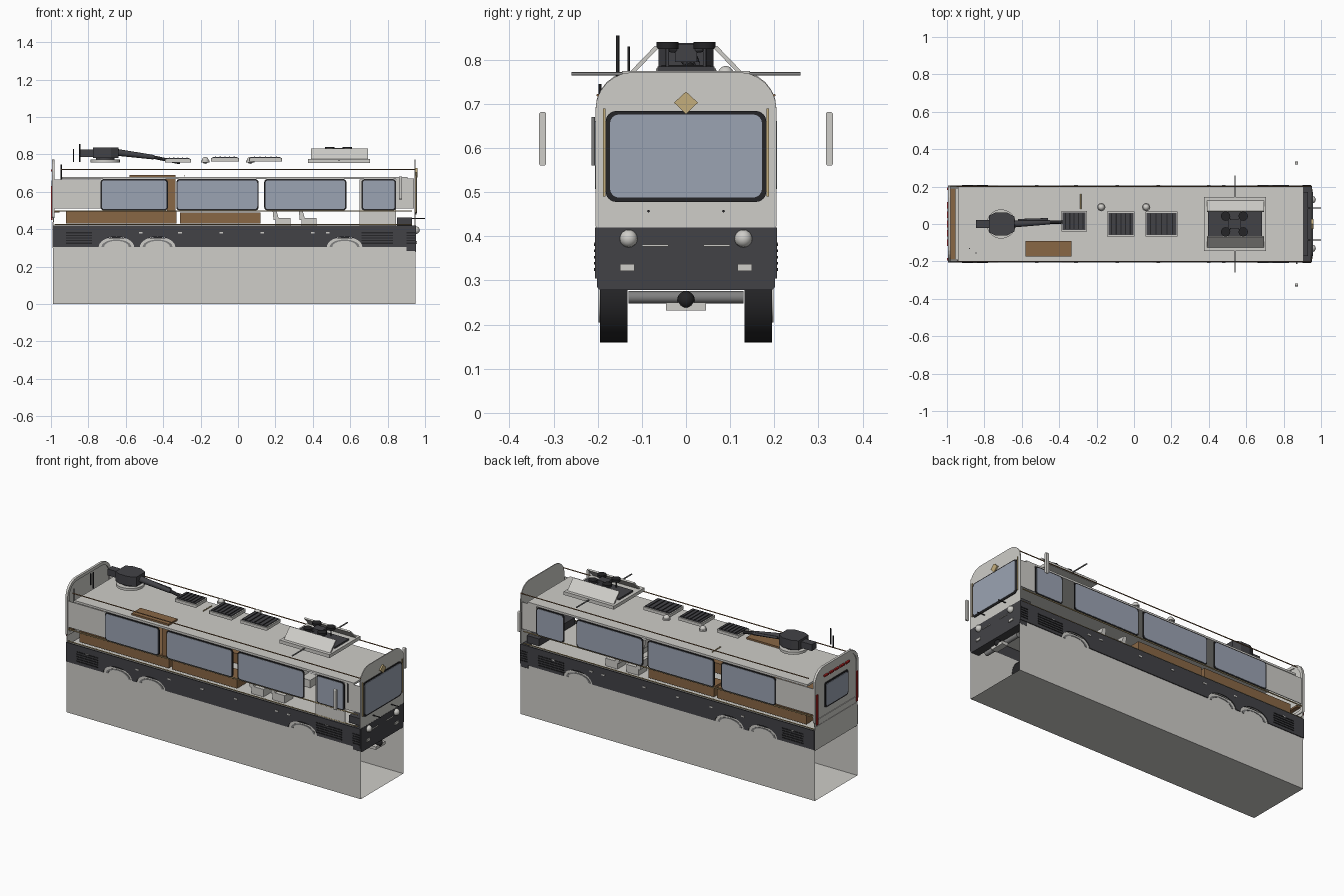
import bpy, bmesh, math
from mathutils import Vector

if "Cube" in bpy.data.objects:
    bpy.data.objects.remove(bpy.data.objects["Cube"])


def mat(name, r, g, b):
    m = bpy.data.materials.new(name)
    m.diffuse_color = (r, g, b, 1)
    m.use_nodes = True
    m.node_tree.nodes["Principled BSDF"].inputs["Base Color"].default_value = m.diffuse_color
    return m


LIGHT = mat("off_white", .62, .61, .58)
DARK = mat("charcoal", .055, .055, .062)
BLACK = mat("near_black", .018, .018, .02)
GLASS = mat("blue_grey_glass", .33, .37, .45)
WOOD = mat("brown_wood", .25, .135, .06)
GOLD = mat("gold", .55, .42, .20)
GREY = mat("mid_grey", .22, .22, .22)
RED = mat("red", .45, .015, .015)


def finish(name, bm, m, smooth=False):
    bmesh.ops.recalc_face_normals(bm, faces=bm.faces)
    me = bpy.data.meshes.new(name)
    bm.to_mesh(me)
    bm.free()
    me.materials.append(m)
    ob = bpy.data.objects.new(name, me)
    bpy.context.collection.objects.link(ob)
    if smooth:
        for p in me.polygons:
            p.use_smooth = len(p.vertices) < 5
    return ob


def prism(name, pts, axis, a, b, m):
    """Extrude a 2D outline along an axis from a to b."""
    put = {"x": lambda u, v, w: (w, u, v), "y": lambda u, v, w: (u, w, v),
           "z": lambda u, v, w: (u, v, w)}[axis]
    bm = bmesh.new()
    lo = [bm.verts.new(put(u, v, a)) for u, v in pts]
    hi = [bm.verts.new(put(u, v, b)) for u, v in pts]
    bm.faces.new(lo)
    bm.faces.new(hi)
    n = len(pts)
    for i in range(n):
        j = (i + 1) % n
        bm.faces.new((lo[i], lo[j], hi[j], hi[i]))
    return finish(name, bm, m)


def box(name, x0, x1, y0, y1, z0, z1, m):
    return prism(name, [(x0, y0), (x1, y0), (x1, y1), (x0, y1)], "z", z0, z1, m)


def rod(name, p, q, r, m, r2=None, seg=16):
    """Cylinder or cone between two points."""
    p, q = Vector(p), Vector(q)
    bm = bmesh.new()
    bmesh.ops.create_cone(bm, cap_ends=True, segments=seg, radius1=r,
                          radius2=r if r2 is None else r2, depth=(q - p).length)
    rot = Vector((0, 0, 1)).rotation_difference(q - p).to_matrix().to_4x4()
    bm.transform(rot)
    bmesh.ops.translate(bm, verts=bm.verts, vec=(p + q) / 2)
    return finish(name, bm, m, True)


def ball(name, c, r, m):
    bm = bmesh.new()
    bmesh.ops.create_uvsphere(bm, u_segments=16, v_segments=10, radius=r)
    bmesh.ops.translate(bm, verts=bm.verts, vec=c)
    return finish(name, bm, m, True)


def rrect(u0, u1, v0, v1, rb, rt=None):
    """Rectangle outline with bottom and top corner radii."""
    rt = rb if rt is None else rt
    out = []
    for cu, cv, r, a0 in ((u1 - rb, v0 + rb, rb, -90), (u1 - rt, v1 - rt, rt, 0),
                          (u0 + rt, v1 - rt, rt, 90), (u0 + rb, v0 + rb, rb, 180)):
        for k in range(7):
            a = math.radians(a0 + 15 * k)
            out.append((cu + r * math.cos(a), cv + r * math.sin(a)))
    return out


WHEELS = (-.65, -.43, .57)

# Lower open-ended shell, one thin skin
bm = bmesh.new()
prof = [(-.2, .35), (-.2, 0), (.2, 0), (.2, .35)]
ends = [[bm.verts.new((x, y, z)) for y, z in prof] for x in (-.99, .95)]
for i in range(3):
    bm.faces.new((ends[0][i], ends[0][i + 1], ends[1][i + 1], ends[1][i]))
finish("lower_shell", bm, LIGHT)

# Skirt outline with wheel arches
skirt = [(-.99, .42), (-.99, .305)]
for w in WHEELS:
    for k in range(13):
        a = math.pi * (1 - k / 12)
        skirt.append((w + .095 * math.cos(a), .305 + .055 * math.sin(a)))
skirt += [(.95, .305), (.95, .42)]

# Roof and cabin floor
box("roof", -.94, .905, -.2, .2, .668, .68, LIGHT)
box("cabin_floor", -.97, .9, -.19, .19, .405, .415, LIGHT)

WINDOWS = ((-.735, -.375), (-.33, .11), (.14, .58), (.66, .845))
for s in (-1, 1):
    def side(name, pts, o0, o1, m):
        return prism(name, pts, "y", s * o0, s * o1, m)

    def panel(name, x0, x1, z0, z1, o0, o1, m):
        return side(name, [(x0, z0), (x1, z0), (x1, z1), (x0, z1)], o0, o1, m)

    side("skirt", skirt, .201, .206, DARK)
    panel("rear_side_wall", -.99, -.73, .51, .665, .196, .2, LIGHT)
    panel("front_side_wall", .845, .94, .51, .67, .196, .2, LIGHT)
    for x0, x1 in WINDOWS:
        side("window_frame", rrect(x0, x1, .5, .668, .018), .2, .204, BLACK)
        side("window_glass", rrect(x0 + .007, x1 - .007, .507, .661, .014), .204, .206, GLASS)
    # Side louvres, marker plates and arch trims
    for x0, x1 in ((-.92, -.78), (.66, .83), (.9, .945)):
        for k in range(5):
            z = .322 + .014 * k
            panel("louvre", x0, x1, z, z + .006, .206, .209, BLACK)
    for x in (-.86, -.53, -.32, -.1, .12, .39, .47, .72):
        panel("marker_plate", x, x + .02, .378, .386, .206, .209, LIGHT)
    for w in WHEELS:
        arc = [(w + r * math.cos(a), .305 + r * .5 * math.sin(a))
               for r, aa in ((.08, range(13)), (.066, range(12, -1, -1)))
               for a in [math.pi * k / 12 for k in aa]]
        side("arch_trim", arc, .2, .202, GREY)
        rod("wheel", (w, s * .132, .26), (w, s * .195, .26), .1, BLACK, seg=32)
        rod("wheel_hub", (w, s * .195, .26), (w, s * .198, .26), .055, LIGHT, seg=24)
    # Side rails
    rod("waist_rail", (-.98, s * .2, .498), (.93, s * .2, .498), .0035, GOLD, seg=8)
    rod("lower_rail", (-.98, s * .198, .426), (.93, s * .198, .426), .003, GOLD, seg=8)
    rod("roof_rail", (-.95, s * .2, .72), (.95, s * .2, .72), .003, WOOD, seg=8)
    # Mirrors and front details
    prism("mirror", rrect(s * .325 - .008, s * .325 + .008, .56, .682, .006), "x", .862, .878, LIGHT)
    ball("headlight", (.952, s * .13, .395), .02, LIGHT)
    box("fog_lamp", .95, .957, s * .133 - .016, s * .133 + .016, .322, .337, LIGHT)
    box("grille_bar", .95, .956, s * .07 - .03, s * .07 + .03, .377, .381, LIGHT)
    rod("front_bar", (.93, s * .085, .457), (1.0, s * .085, .457), .003, BLACK, seg=8)
    box("gold_front_stripe", .95, .955, s * .185 - .003, s * .185 + .003, .49, .69, GOLD)
    box("tail_light", -.999, -.993, s * .188 - .007, s * .188 + .007, .45, .63, RED)
    # Sloped roof pod wings
    prism("pod_wing", [(s * .125, .775), (s * .07, .832), (s * .063, .826), (s * .112, .775)],
          "x", .39, .695, LIGHT)
    rod("roof_crossbar", (.54, s * .13, .768), (.54, s * .26, .768), .004, GREY, seg=8)

# Entry door with handle
box("entry_door", .65, .845, -.2, -.195, .42, .665, LIGHT)
rod("door_handle", (.87, -.21, .56), (.87, -.21, .67), .004, GREY, seg=8)

# Front cap, windscreen and bumper
prism("front_cap", rrect(-.205, .205, .42, .772, .004, .085), "x", .945, .95, LIGHT)
prism("windscreen_frame", rrect(-.182, .182, .478, .684, .024), "x", .95, .954, BLACK)
prism("windscreen", rrect(-.172, .172, .488, .676, .02), "x", .954, .957, GLASS)
prism("front_badge", [(-.027, .703), (0, .677), (.027, .703), (0, .728)], "x", .95, .959, GOLD)
prism("bumper", rrect(-.202, .202, .278, .42, .012, .003), "x", .9, .951, DARK)
box("dashboard", .85, .93, -.17, .17, .42, .462, DARK)
rod("front_axle_beam", (.9, -.13, .262), (.9, .13, .262), .014, GREY)
box("tow_plate", .9, .94, -.045, .045, .232, .25, LIGHT)
ball("tow_ball", (.93, 0, .256), .02, BLACK)

# Rear panel, raised hoop and window
prism("rear_cap", rrect(-.202, .202, .44, .76, .004, .08), "x", -.99, -.985, LIGHT)
outer, inner = rrect(-.205, .205, .46, .774, .01, .085), rrect(-.187, .187, .478, .756, .008, .07)
for i in range(len(outer)):
    j = (i + 1) % len(outer)
    prism("rear_hoop", [outer[i], outer[j], inner[j], inner[i]], "x", -.994, -.98, LIGHT)
box("rear_lower_panel", -.992, -.987, -.2, .2, .3, .44, LIGHT)
prism("rear_window_frame", rrect(-.11, .11, .52, .67, .015), "x", -.994, -.99, BLACK)
prism("rear_window", rrect(-.1, .1, .53, .66, .012), "x", -.997, -.994, GLASS)
for k in range(5):
    y = -.1 + .05 * k
    box("high_brake_light", -1.0, -.989, y - .018, y + .018, .71, .72, RED)
box("rear_shelf", -.98, -.955, -.19, .19, .49, .5, WOOD)

# Cabin furniture
box("rear_bed", -.92, -.33, -.18, .18, .43, .495, WOOD)
for s in (-1, 1):
    box("bench", -.31, .12, s * .13 - .05, s * .13 + .05, .43, .49, WOOD)
    for x in (.2, .34):
        box("seat_base", x, x + .08, s * .12 - .04, s * .12 + .04, .415, .46, LIGHT)
        prism("seat_back", [(x - .01, .45), (x + .02, .45), (x + .005, .5), (x - .015, .5)],
              "y", s * .12 - .04, s * .12 + .04, LIGHT)
box("wardrobe", -.38, -.335, -.175, -.09, .43, .69, WOOD)
box("overhead_cabinet", -.58, -.335, -.175, -.09, .655, .69, WOOD)
rod("roof_strip", (-.285, .08, .685), (-.285, .16, .685), .003, GOLD, seg=8)

# Roof hatches and vents
for x0, x1, y0, y1, z in ((-.39, -.25, -.04, .07, .758), (-.145, .005, -.068, .068, .762),
                          (.06, .235, -.068, .068, .762)):
    prism("hatch_frame", rrect(x0, x1, y0, y1, .006), "z", z, z + .018, LIGHT)
    box("hatch_lid", x0 + .008, x1 - .008, y0 + .008, y1 - .008, z + .018, z + .023, DARK)
    for k in range(1, 6):
        x = x0 + (x1 - x0) * k / 6
        box("hatch_slat", x - .003, x + .003, y0 + .012, y1 - .012, z + .023, z + .026, BLACK)
for x in (-.175, .065):
    rod("vent_base", (x, .09, .758), (x, .09, .768), .022, LIGHT)
    ball("vent_dome", (x, .09, .768), .018, LIGHT)

# Roof pod with small four-rotor aircraft
box("pod_base", .375, .705, -.145, .145, .755, .775, LIGHT)
box("pod_deck", .395, .685, -.065, .065, .775, .785, DARK)
box("aircraft_body", .505, .57, -.025, .025, .795, .835, DARK)
for sx in (-1, 1):
    for sy in (-1, 1):
        x, y = .537 + sx * .047, sy * .042
        rod("rotor_arm", (.537, 0, .82), (x, y, .825), .007, DARK, seg=8)
        rod("rotor", (x, y, .825), (x, y, .84), .025, BLACK)
        rod("aircraft_leg", (x, y, .825), (x, y, .78), .004, DARK, seg=8)

# Roof turret
rod("turret_ring", (-.71, 0, .757), (-.71, 0, .772), .078, LIGHT, seg=32)
rod("turret_neck", (-.71, 0, .772), (-.71, 0, .785), .05, DARK, seg=24)
prism("turret_body", [(-.775, -.045), (-.74, -.062), (-.68, -.062), (-.64, -.04), (-.64, .04),
                      (-.68, .062), (-.74, .062), (-.775, .045)], "z", .782, .838, DARK)
box("turret_rear", -.845, -.775, -.022, .022, .787, .825, DARK)
rod("turret_shroud", (-.64, 0, .81), (-.45, .01, .785), .018, DARK, r2=.012)
rod("turret_tube", (-.45, .01, .785), (-.31, .01, .756), .009, BLACK)
rod("turret_side_arm", (-.62, .02, .805), (-.46, .025, .79), .007, DARK)

# Antennas
rod("tall_antenna", (-.845, -.155, .76), (-.845, -.155, .855), .004, BLACK, seg=8)
rod("short_antenna", (-.88, -.13, .76), (-.88, -.13, .83), .003, BLACK, seg=8)
rod("corner_post", (-.945, -.195, .66), (-.945, -.195, .745), .003, BLACK, seg=8)
